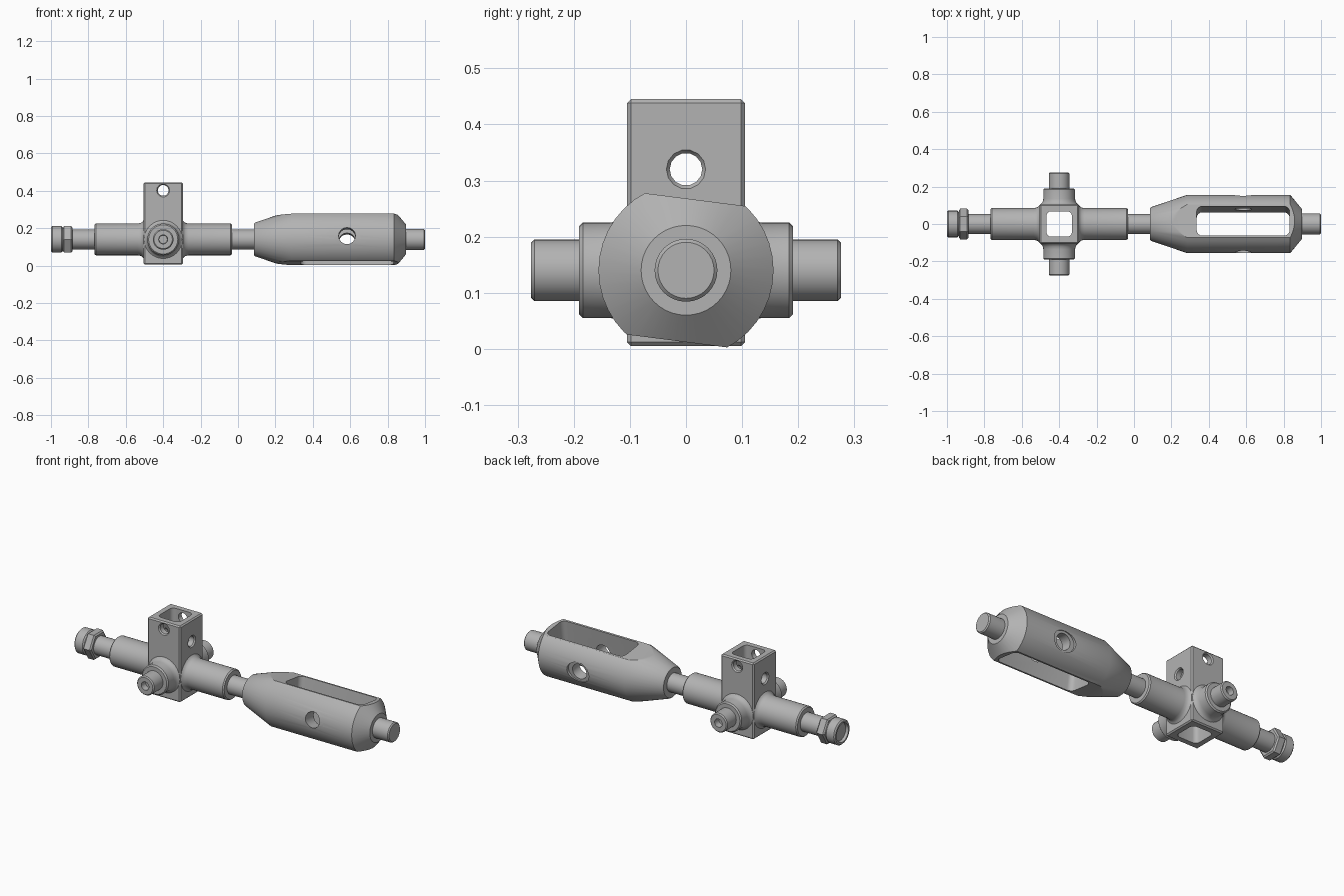
import bpy
import bmesh
from math import cos, sin, pi, radians
from mathutils import Matrix, Vector

if "Cube" in bpy.data.objects:
    bpy.data.objects.remove(bpy.data.objects["Cube"])

AXIS = 0.14                 # height of the long axis
HUB = -0.4                  # x of the square block
TILT = Matrix.Rotation(-0.127, 4, 'X')
CENTRE = Matrix.Translation((0, 0, AXIS))

steel = bpy.data.materials.new("grey_steel")
steel.use_nodes = True
GREY = (0.45, 0.45, 0.45, 1)
steel.diffuse_color = GREY
steel.node_tree.nodes["Principled BSDF"].inputs["Base Color"].default_value = GREY


def finish(name, bm, matrix=Matrix()):
    bmesh.ops.recalc_face_normals(bm, faces=bm.faces[:])
    bm.transform(matrix)
    me = bpy.data.meshes.new(name)
    bm.to_mesh(me)
    bm.free()
    me.materials.append(steel)
    me.shade_smooth()
    me.set_sharp_from_angle(angle=radians(30))
    ob = bpy.data.objects.new(name, me)
    bpy.context.collection.objects.link(ob)
    return ob


def turned(name, profile, sides=32, matrix=CENTRE, phase=0.0):
    """Closed solid of revolution about local x; profile is (x, radius)."""
    bm = bmesh.new()
    rings = []
    for x, r in profile:
        angles = [2 * pi * i / sides + phase for i in range(sides)]
        rings.append([bm.verts.new((x, r * cos(a), r * sin(a))) for a in angles])
    for a, b in zip(rings, rings[1:]):
        for i in range(sides):
            j = (i + 1) % sides
            bm.faces.new((a[i], a[j], b[j], b[i]))
    bm.faces.new(rings[0])
    bm.faces.new(rings[-1])
    return finish(name, bm, matrix)


def box(name, low, high, matrix=Matrix(), bevel=0.0, segments=1, only_z=False):
    low, high = Vector(low), Vector(high)
    bm = bmesh.new()
    bmesh.ops.create_cube(bm, size=1)
    bmesh.ops.scale(bm, vec=high - low, verts=bm.verts)
    bmesh.ops.translate(bm, vec=(low + high) / 2, verts=bm.verts)
    if bevel:
        edges = [e for e in bm.edges if not only_z
                 or abs(e.verts[0].co.z - e.verts[1].co.z) > 0.01]
        bmesh.ops.bevel(bm, geom=edges, offset=bevel, segments=segments,
                        profile=0.5, affect='EDGES')
    return finish(name, bm, matrix)


def carve(ob, cutters):
    """Subtract the cutters, bake the result and delete them."""
    for c in cutters:
        mod = ob.modifiers.new("cut", 'BOOLEAN')
        mod.object, mod.operation, mod.solver = c, 'DIFFERENCE', 'EXACT'
    graph = bpy.context.evaluated_depsgraph_get()
    me = bpy.data.meshes.new_from_object(ob.evaluated_get(graph))
    ob.modifiers.clear()
    ob.data = me
    me.shade_smooth()
    me.set_sharp_from_angle(angle=radians(30))
    for c in cutters:
        bpy.data.objects.remove(c)


def rod(name, a, b, r):
    c = 0.006
    return turned(name, [(a, r - c), (a + c, r), (b - c, r), (b, r - c)])


# Slotted body: turned barrel with two tilted flats, a slot and cross holes
body = turned("slotted_body", [(0.085, 0.084), (0.091, 0.09), (0.285, 0.156),
                               (0.835, 0.156), (0.898, 0.08)], sides=40)
tilted = CENTRE @ TILT
cuts = [box("slot", (0.335, -0.079, -0.3), (0.832, 0.079, 0.3), tilted, 0.03, 4, True),
        box("flat_top", (0, -0.3, 0.127), (1, 0.3, 0.3), tilted),
        box("flat_bottom", (0, -0.3, -0.3), (1, 0.3, -0.127), tilted)]
cross = CENTRE @ TILT @ Matrix.Translation((0.583, 0, 0)) @ Matrix.Rotation(pi / 2, 4, 'Z')
cuts.append(turned("cross_hole", [(-0.3, 0.045), (0.3, 0.045)], 16, cross))
for side in (-1, 1):
    seat = cross @ Matrix.Diagonal((side, 1.22, 1, 1))
    cuts.append(turned("seat", [(0.14, 0.058), (0.3, 0.058)], 20, seat))
carve(body, cuts)

# Rods along the long axis
rod("end_pin", 0.88, 1.0, 0.056)
rod("middle_rod", -0.1, 0.1, 0.053)
rod("outer_rod", -0.9, -0.7, 0.053)

# Hollow square block with a rounded shaft and two pairs of side holes
block = box("square_block", (HUB - 0.105, -0.105, 0.005), (HUB + 0.105, 0.105, 0.445),
            bevel=0.007)
cuts = [box("shaft", (HUB - 0.068, -0.068, -0.2), (HUB + 0.068, 0.068, 0.7),
            bevel=0.025, segments=4, only_z=True)]
for turn, z in ((0, 0.32), (pi / 2, 0.402)):
    place = Matrix.Translation((HUB, 0, z)) @ Matrix.Rotation(turn, 4, 'Z')
    cuts.append(turned("side_hole", [(-0.12, 0.042), (-0.105, 0.035), (-0.098, 0.029),
                                     (0.098, 0.029), (0.105, 0.035), (0.12, 0.042)],
                       14, place))
carve(block, cuts)

# Sleeves and stepped arms, each flaring into the block
FLARE = [(0.09, 0.103), (0.105, 0.102), (0.111, 0.094), (0.12, 0.088), (0.135, 0.085)]


def hub_frame(angle):
    return Matrix.Translation((HUB, 0, AXIS)) @ Matrix.Rotation(angle, 4, 'Z')


for name, angle in (("left_sleeve", 0), ("right_sleeve", pi)):
    turned(name, FLARE + [(0.36, 0.085), (0.367, 0.079)], matrix=hub_frame(angle))
for name, angle in (("front_arm", -pi / 2), ("back_arm", pi / 2)):
    turned(name, FLARE + [(0.184, 0.085), (0.191, 0.078), (0.191, 0.055),
                          (0.27, 0.055), (0.276, 0.049), (0.276, 0.024),
                          (0.24, 0.022)], matrix=hub_frame(angle))

# End nut: hexagon with a round, recessed collar
turned("hex_nut", [(-0.936, 0.073), (-0.929, 0.082), (-0.892, 0.082), (-0.885, 0.073)],
       sides=6)
turned("nut_collar", [(-0.985, 0.05), (-1.0, 0.054), (-1.0, 0.064), (-0.993, 0.071),
                      (-0.945, 0.071), (-0.938, 0.064), (-0.93, 0.064)])
